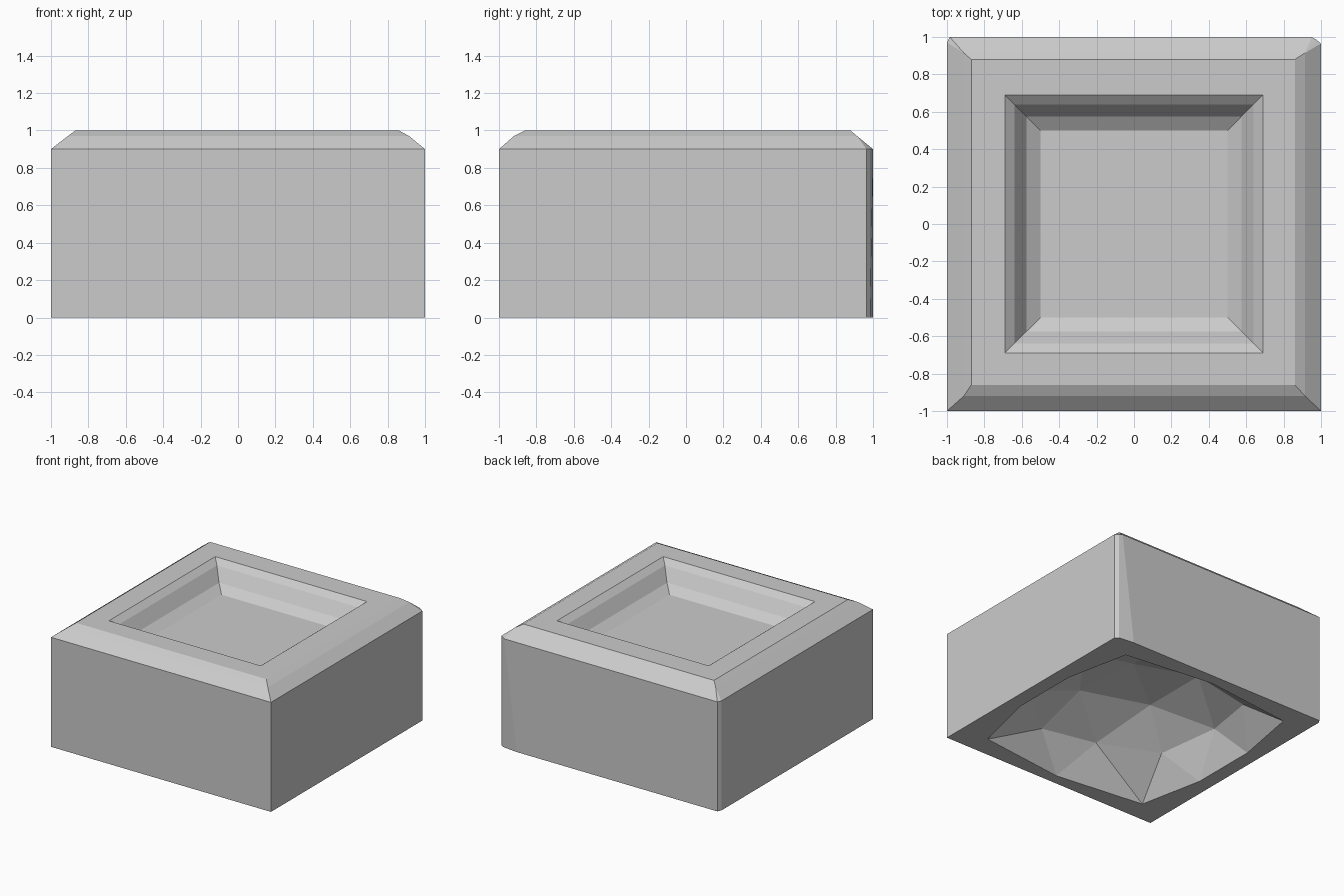
import bpy, bmesh
from math import cos, sin, radians

if "Cube" in bpy.data.objects:
    bpy.data.objects.remove(bpy.data.objects["Cube"])

grey = bpy.data.materials.new("light_grey")
grey.diffuse_color = (0.6, 0.6, 0.6, 1.0)
grey.use_nodes = True
grey.node_tree.nodes["Principled BSDF"].inputs["Base Color"].default_value = grey.diffuse_color

bm = bmesh.new()
verts = {}


def vert(x, y, z):
    """One shared vertex per position."""
    key = (round(x, 4), round(y, 4), round(z, 4))
    if key not in verts:
        verts[key] = bm.verts.new(key)
    return verts[key]


def face(*corners):
    unique = list(dict.fromkeys(corners))
    if len(unique) > 2:
        bm.faces.new(unique)


def loop(points, z):
    return [vert(x, y, z) for x, y in points]


def clamp(points, x0, x1, y0, y1):
    """Outline trimmed to a rectangle."""
    return [(min(max(x, x0), x1), min(max(y, y0), y1)) for x, y in points]


def skin(loops):
    for a, b in zip(loops, loops[1:]):
        for i in range(len(a)):
            j = (i + 1) % len(a)
            face(a[i], a[j], b[j], b[i])


def fill_between(*loops):
    """Flat face with a hole."""
    edges = []
    for ring in loops:
        ring = list(dict.fromkeys(ring))
        for v, w in zip(ring, ring[1:] + ring[:1]):
            edges.append(bm.edges.get((v, w)) or bm.edges.new((v, w)))
    bmesh.ops.triangle_fill(bm, use_beauty=True, edges=edges)


# Outer wall and rounded top edge, with slightly worn back corners
def footprint(worn):
    return [(-1, -1), (1, -1), (1, 0.965), (0.975, 0.985), (worn, 1),
            (-0.985, 1), (-1, 0.97)]


outer = [loop(footprint(0.84), 0), loop(footprint(0.95), 0.9),
         loop(clamp(footprint(0.95), -0.91, 0.915, -0.92, 0.915), 0.97),
         loop(clamp(footprint(0.95), -0.87, 0.86, -0.86, 0.88), 1.0)]
skin(outer)

# Square recess in the top
square = [(-1, -1), (1, -1), (1, 1), (-1, 1)]
recess = [loop([(x * s, y * s) for x, y in square], z)
          for s, z in ((0.69, 1.0), (0.64, 0.96), (0.575, 0.86), (0.5, 0.81))]
skin(recess)
face(*recess[-1])
fill_between(outer[-1], recess[0])


# Domed hollow underneath: half a low-poly ball with a squared-off rim
def ball(angle, radius, height):
    a = radians(angle)
    return vert(0.93 * radius * cos(a), 0.91 * radius * sin(a), 0.57 * height)


rim = loop([(0.88, 0.28), (0.77, 0.82), (0, 0.91), (-0.78, 0.82),
            (-0.88, 0.28), (-0.88, -0.28), (-0.77, -0.82), (0, -0.91),
            (0.75, -0.82), (0.88, -0.28)], 0)
middle = [ball(36 * i, *((0.851, 0.526) if i % 2 else (0.894, 0.447)))
          for i in range(10)]
upper = [ball(72 * i, 0.526, 0.851) for i in range(5)]
apex = ball(0, 0, 1)
for i in range(10):
    face(rim[i - 1], rim[i], middle[i])
    face(rim[i], middle[(i + 1) % 10], middle[i])
for i in range(5):
    top, after = upper[i], upper[(i + 1) % 5]
    face(top, middle[2 * i], middle[2 * i + 1])
    face(top, middle[2 * i - 1], middle[2 * i])
    face(top, middle[2 * i + 1], after)
    face(top, after, apex)
fill_between(outer[0], rim)

bmesh.ops.recalc_face_normals(bm, faces=bm.faces)
mesh = bpy.data.meshes.new("hollow_block")
bm.to_mesh(mesh)
bm.free()
mesh.materials.append(grey)
block = bpy.data.objects.new("hollow_block", mesh)
bpy.context.collection.objects.link(block)
